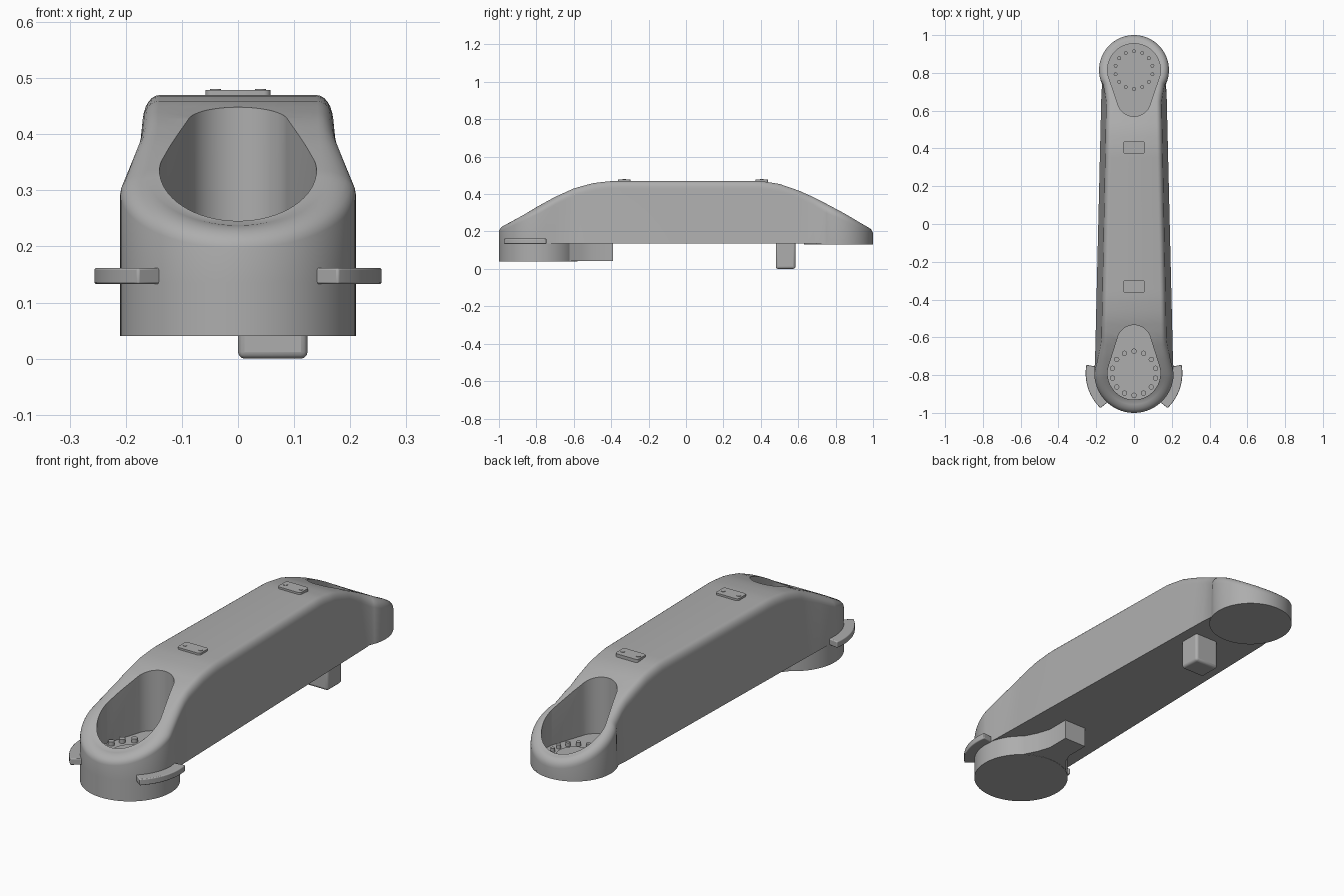
import bpy, bmesh
from math import sin, cos, pi, radians

if "Cube" in bpy.data.objects:
    bpy.data.objects.remove(bpy.data.objects["Cube"])

GREY = (0.42, 0.42, 0.42, 1)
metal = bpy.data.materials.new("plain grey")
metal.use_nodes = True
metal.diffuse_color = GREY
metal.node_tree.nodes["Principled BSDF"].inputs["Base Color"].default_value = GREY

FRONT_Y, FRONT_R = -0.79, 0.21
BACK_Y, BACK_R = 0.815, 0.185


def finish(bm, name, bevel=0.0):
    """Turn a bmesh into a shaded object, optionally with rounded edges."""
    bmesh.ops.recalc_face_normals(bm, faces=bm.faces)
    mesh = bpy.data.meshes.new(name)
    bm.to_mesh(mesh)
    bm.free()
    mesh.materials.append(metal)
    ob = bpy.data.objects.new(name, mesh)
    bpy.context.collection.objects.link(ob)
    if bevel:
        mod = ob.modifiers.new("round", "BEVEL")
        mod.width, mod.segments = bevel, 3
        mod.limit_method, mod.angle_limit = "ANGLE", radians(50)
    smooth(ob)
    return ob


def smooth(ob):
    bpy.ops.object.select_all(action="DESELECT")
    ob.select_set(True)
    bpy.context.view_layer.objects.active = ob
    bpy.ops.object.shade_smooth_by_angle(angle=radians(35))


def prism(name, pts, z0, z1, bevel=0.0):
    """Extrude a plan outline from z0 to z1."""
    bm = bmesh.new()
    low = [bm.verts.new((x, y, z0)) for x, y in pts]
    high = [bm.verts.new((x, y, z1)) for x, y in pts]
    bm.faces.new(low)
    bm.faces.new(high)
    n = len(pts)
    for i in range(n):
        j = (i + 1) % n
        bm.faces.new((low[i], low[j], high[j], high[i]))
    return finish(bm, name, bevel)


def arc(cx, cy, r, a0, a1, n):
    steps = [radians(a0 + (a1 - a0) * i / n) for i in range(n + 1)]
    return [(cx + r * cos(a), cy + r * sin(a)) for a in steps]


def disc(name, x, y, r, z0, z1, n=24):
    return prism(name, arc(x, y, r, 0, 360, n)[:-1], z0, z1)


def box(name, x0, x1, y0, y1, z0, z1, bevel):
    return prism(name, [(x0, y0), (x1, y0), (x1, y1), (x0, y1)], z0, z1, bevel)


def clamp(t):
    return max(0.0, min(1.0, t))


# Height of the arched back along the arm
ARCH = [(-1, .2), (-.9, .265), (-.8, .33), (-.7, .385), (-.6, .43), (-.5, .458),
        (-.4, .47), (.4, .47), (.5, .454), (.6, .42), (.7, .375), (.85, .295), (1, .2)]


def height(y):
    for (ya, za), (yb, zb) in zip(ARCH, ARCH[1:]):
        if y <= yb:
            return za + (zb - za) * (y - ya) / (yb - ya)
    return ARCH[-1][1]


def half_outline(k):
    """Half plan of the shell; k is the share of the edge rounding inset."""
    pts = arc(0, FRONT_Y, FRONT_R - 0.06 * k, -90, 0, 24)
    steps = 40
    for i in range(1, steps):
        t = i / steps
        y = FRONT_Y + 0.04 + (0.72 - FRONT_Y - 0.04) * t
        inset = 0.035 + 0.025 * clamp((-0.6 - y) / 0.19)
        pts.append((0.207 - 0.035 * t - inset * k, y))
    pts += arc(0, BACK_Y, BACK_R - 0.038 * k, -24, 90, 28)
    return pts


def lean(y):
    """Inward tilt of the side walls, fading out at the round ends."""
    return 0.03 * clamp((y + 0.79) / 0.17) * clamp((0.76 - y) / 0.1)


# Shell: stacked rings from the base to the rounded upper edge
def build_shell():
    bm = bmesh.new()
    inner = half_outline(1)
    rings = []
    for step in range(-1, 7):
        a = max(step, 0) / 6 * pi / 2
        right, left = [], []
        for (x, y), (xi, yi) in zip(half_outline(1 - cos(a)), inner):
            z = 0.135
            if step >= 0:
                x *= 1 - lean(y) / 0.2
                z = height(yi) - 0.042 * (1 - sin(a))
            x = 0 if abs(x) < 1e-5 else x
            v = bm.verts.new((x, y, z))
            right.append(v)
            left.append(bm.verts.new((-x, y, z)) if x else v)
        rings.append((right, left, right + left[-2:0:-1]))
    bm.faces.new(rings[0][2])
    for lower, upper in zip(rings, rings[1:]):
        a, b = lower[2], upper[2]
        for i in range(len(a)):
            j = (i + 1) % len(a)
            bm.faces.new((a[i], a[j], b[j], b[i]))
    right, left, _ = rings[-1]
    for i in range(len(right) - 1):
        corners = (right[i], right[i + 1], left[i + 1], left[i])
        bm.faces.new(list(dict.fromkeys(corners)))
    return finish(bm, "arm_shell")


shell = build_shell()


# Teardrop pockets above each joint
def cut_pocket(cy, tip_y, floor):
    s = 1 if tip_y > cy else -1
    tilt = 12
    pts = arc(0, cy, 0.14, -180 - tilt, tilt, 36) + arc(0, tip_y, 0.09, tilt, 180 - tilt, 24)
    if s < 0:
        pts = [(x, 2 * cy - y) for x, y in
               arc(0, cy, 0.14, -180 - tilt, tilt, 36)
               + arc(0, 2 * cy - tip_y, 0.09, tilt, 180 - tilt, 24)]
    cutter = prism("pocket_cutter", pts, floor, 0.7)
    cutter.hide_render = True
    mod = shell.modifiers.new("pocket", "BOOLEAN")
    mod.operation, mod.solver, mod.object = "DIFFERENCE", "EXACT", cutter
    bpy.context.view_layer.objects.active = shell
    bpy.ops.object.modifier_apply(modifier=mod.name)
    bpy.data.objects.remove(cutter)


FLOOR = 0.165
cut_pocket(FRONT_Y, -0.625, FLOOR)
cut_pocket(BACK_Y, 0.66, FLOOR)
smooth(shell)

# Joint flanges under both ends
disc("front_flange", 0, FRONT_Y, FRONT_R, 0.04, 0.136, 96)
disc("back_flange", 0, BACK_Y, BACK_R, 0.13, 0.136, 96)

# Bolt circles and hubs on the pocket floors
for end, cy, ring, r in (("front", FRONT_Y, 0.117, 0.014), ("back", BACK_Y, 0.1, 0.01)):
    disc(end + "_hub", 0, cy, 0.08, FLOOR - 0.01, FLOOR + 0.004, 48)
    for i, (x, y) in enumerate(arc(0, cy, ring, 90, 450, 14)[:-1]):
        disc(f"{end}_bolt_{i + 1}", x, y, r, FLOOR - 0.01, FLOOR + 0.018, 16)

# Small screwed plates on the back of the arm
for end, y in (("front", -0.33), ("rear", 0.405)):
    corners = []
    for sx, sy, a in ((1, 1, 0), (-1, 1, 90), (-1, -1, 180), (1, -1, 270)):
        corners += arc(sx * 0.046, y + sy * 0.021, 0.012, a, a + 90, 5)
    prism(end + "_plate", corners, 0.462, 0.479)
    for side, x in (("left", 0.04), ("right", -0.04)):
        disc(f"{end}_plate_screw_{side}", x, y, 0.01, 0.47, 0.481, 16)

# Curved side guards around the front joint
guard = arc(0, FRONT_Y, 0.256, -46, 10, 20) + arc(0, FRONT_Y, 0.205, 10, -48, 20)
prism("left_guard", guard, 0.133, 0.162, 0.004)
prism("right_guard", [(-x, y) for x, y in guard], 0.133, 0.162, 0.004)

# Cable outlet behind the front flange, flaring into it, and the rear stop peg
outlet = [(-0.04, -0.39), (-0.04, -0.5), (-0.06, -0.55), (-0.11, -0.61),
          (0.13, -0.63), (0.095, -0.56), (0.075, -0.5), (0.075, -0.39)]
prism("cable_outlet", outlet, 0.041, 0.14)
box("stop_peg", 0.0, 0.124, 0.48, 0.585, 0.0, 0.15, 0.012)
